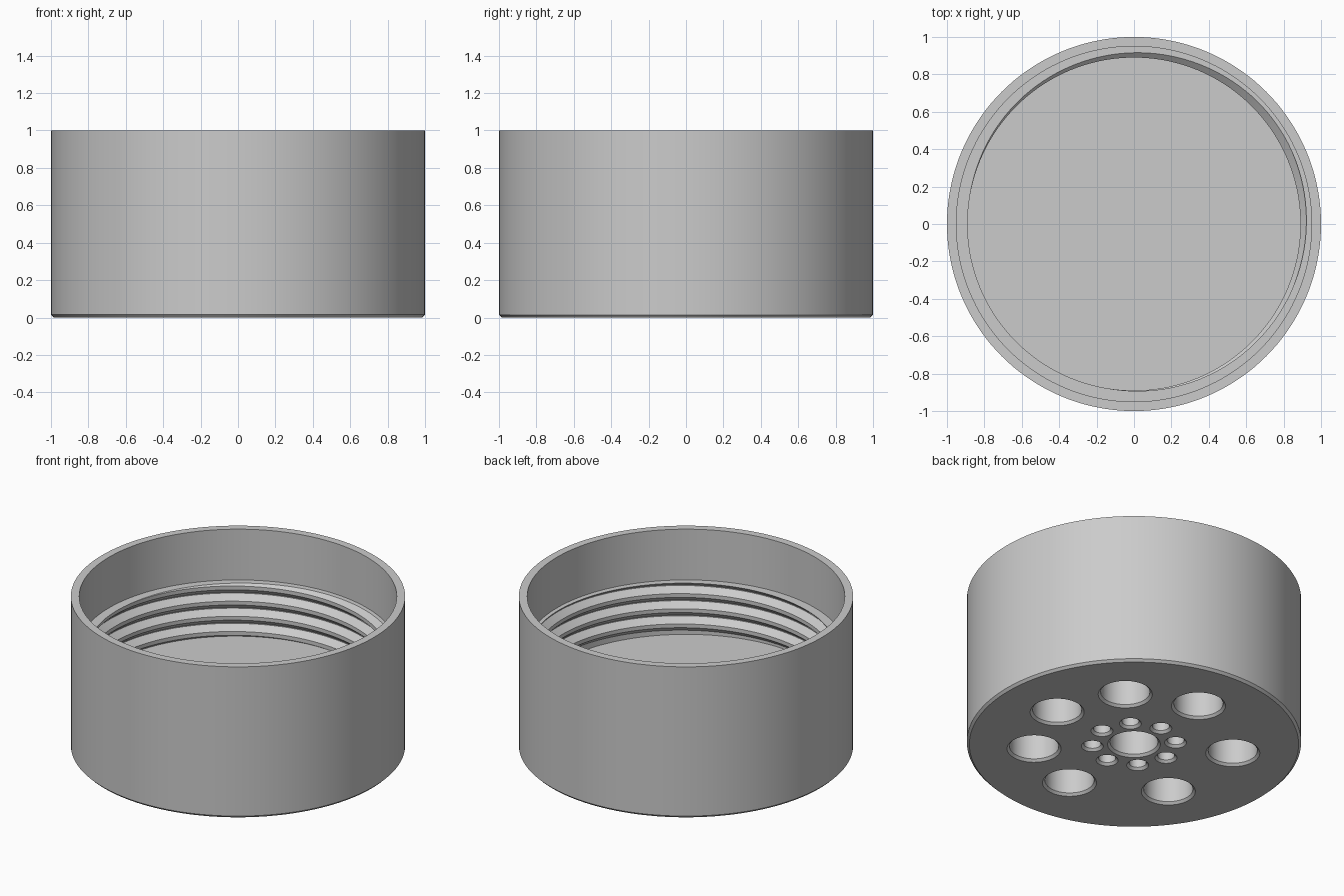
import bpy
import bmesh
import math

if "Cube" in bpy.data.objects:
    bpy.data.objects.remove(bpy.data.objects["Cube"], do_unlink=True)

SEGMENTS = 144
FLOOR, LEDGE = 0.315, 0.665        # bottom and top of the threaded bore
ROOT, CREST, PITCH = 0.93, 0.89, 0.1
THREAD_START = 0.325               # lowest height of a full crest
# One thread pitch: height relative to the crest's upper edge, and radius
TOOTH = [(-0.06, ROOT), (-0.025, CREST), (0, CREST), (0.035, ROOT)]

grey = bpy.data.materials.new("light grey plastic")
grey.use_nodes = True
colour = (0.6, 0.6, 0.6, 1)
grey.diffuse_color = colour
grey.node_tree.nodes["Principled BSDF"].inputs["Base Color"].default_value = colour


def sweep(bm, columns):
    """Bridge neighbouring columns of points into a closed skin."""
    rows = [[bm.verts.new(p) for p in column] for column in columns]
    for a, b in zip(rows, rows[1:]):
        for i in range(len(a) - 1):
            bm.faces.new((a[i], a[i + 1], b[i + 1], b[i]))


def make_object(name, bm):
    bmesh.ops.remove_doubles(bm, verts=bm.verts, dist=0.0001)
    bmesh.ops.dissolve_degenerate(bm, edges=bm.edges, dist=0.00005)
    bmesh.ops.recalc_face_normals(bm, faces=bm.faces)
    mesh = bpy.data.meshes.new(name)
    bm.to_mesh(mesh)
    bm.free()
    obj = bpy.data.objects.new(name, mesh)
    mesh.materials.append(grey)
    bpy.context.collection.objects.link(obj)
    return obj


def lathe_column(profile, angle, centre=(0, 0)):
    return [(centre[0] + r * math.cos(angle), centre[1] + r * math.sin(angle), z)
            for r, z in profile]


def thread_profile(angle):
    """Section of the helical thread at one angle, cut by the floor and ledge."""
    first = 0.455 + PITCH * (math.degrees(angle) - 135) / 360 - 3 * PITCH
    points = []
    for turn in range(8):
        crest = first + turn * PITCH
        for dz, r in TOOTH:
            points.append((ROOT if crest < THREAD_START else r, crest + dz))
    cut = []
    for z in (FLOOR, LEDGE):
        for (r0, z0), (r1, z1) in zip(points, points[1:]):
            if z0 <= z <= z1:
                cut.append((r0 + (r1 - r0) * (z - z0) / (z1 - z0), z))
                break
    low, high = cut
    return [low if z < FLOOR else high if z > LEDGE else (r, z) for r, z in points]


# Threaded cup: outside, rim, ledge, thread and floor in one skin
bm = bmesh.new()
columns = []
for i in range(SEGMENTS + 1):
    angle = 2 * math.pi * i / SEGMENTS
    profile = [(0, 0), (0.985, 0), (1, 0.015), (1, 1), (0.95, 1), (0.95, LEDGE)]
    profile += reversed(thread_profile(angle))
    profile.append((0, FLOOR))
    columns.append(lathe_column(profile, angle))
sweep(bm, columns)
cup = make_object("threaded_cup", bm)

# Blind holes with chamfered mouths in the underside
holes = [(0, 0, 0.158)]
holes += [(0.25, 45 * k, 0.066) for k in range(8)]
holes += [(0.6, a, 0.162) for a in (0, 45, 90, 150, 210, 270, 315)]
bm = bmesh.new()
for ring, degrees, radius in holes:
    a = math.radians(degrees)
    centre = (ring * math.cos(a), ring * math.sin(a))
    profile = [(0, -0.01), (radius + 0.01, -0.01), (radius - 0.015, 0.015),
               (radius - 0.015, 0.24), (0, 0.24)]
    sweep(bm, [lathe_column(profile, 2 * math.pi * k / 48, centre) for k in range(49)])
cutter = make_object("hole_cutter", bm)
cutter.hide_render = True

bpy.ops.object.select_all(action="DESELECT")
cup.select_set(True)
bpy.context.view_layer.objects.active = cup
cut = cup.modifiers.new("holes", "BOOLEAN")
cut.operation = "DIFFERENCE"
cut.solver = "EXACT"
cut.object = cutter
bpy.ops.object.modifier_apply(modifier=cut.name)
bpy.data.objects.remove(cutter, do_unlink=True)
bpy.ops.object.shade_smooth_by_angle(angle=math.radians(25))
